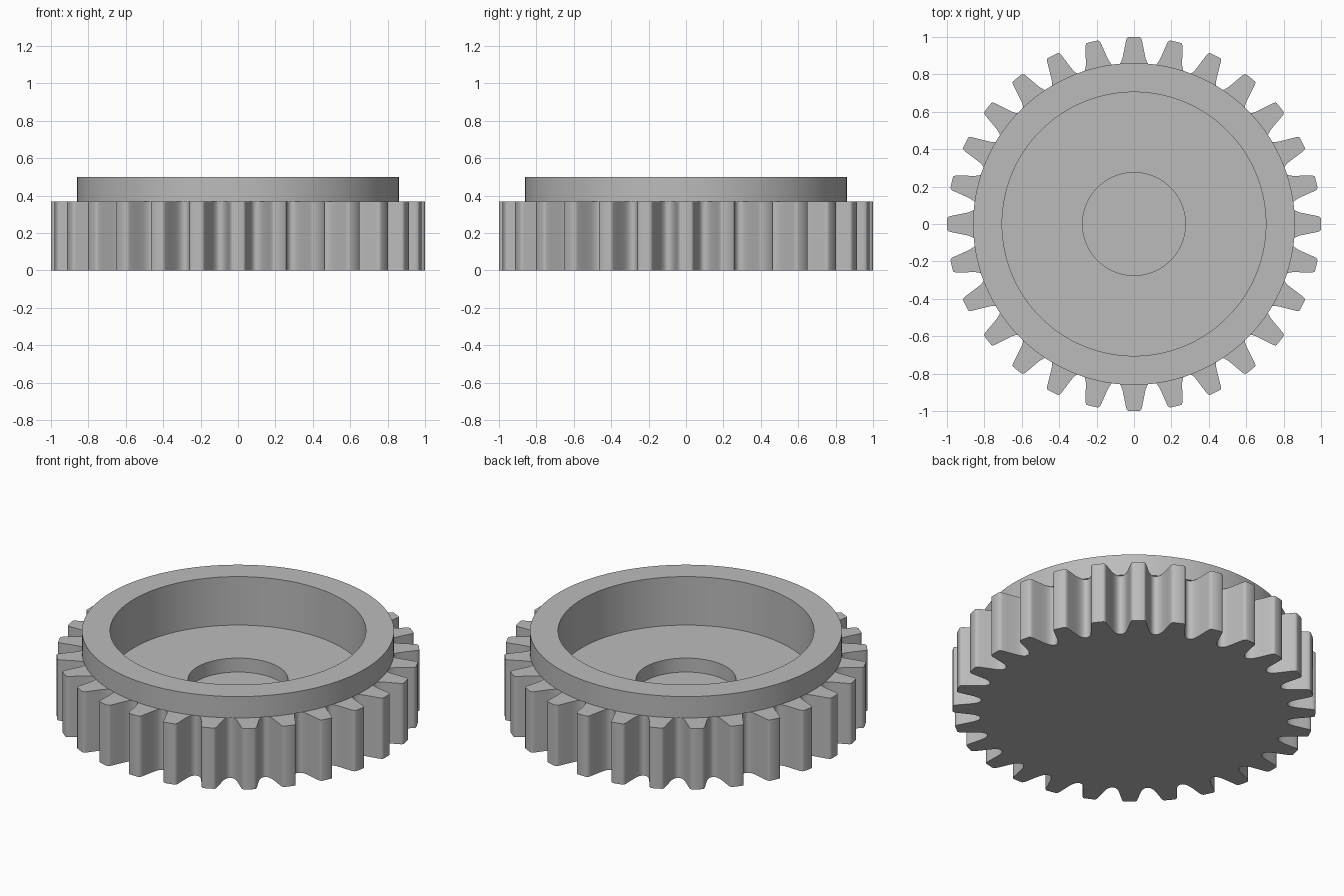
import bpy, bmesh, math

if "Cube" in bpy.data.objects:
    bpy.data.objects.remove(bpy.data.objects["Cube"])

TEETH = 28
PITCH = 2 * math.pi / TEETH
RIM_R = 0.86

# Half of one tooth: (radius, half width), from tip to root fillet
HALF_TOOTH = [(1.0, 0.0), (1.0, 0.029), (0.997, 0.035), (0.990, 0.040), (0.980, 0.043),
              (0.955, 0.048), (0.933, 0.0524), (0.905, 0.058), (0.885, 0.063),
              (0.870, 0.069), (RIM_R, 0.0755), (0.854, 0.082), (0.851, 0.088)]

half = [(r, w / r) for r, w in HALF_TOOTH]
tooth = [(r, -a) for r, a in reversed(half[1:])] + half + [(0.85, PITCH / 2)]
outline = [(r, math.pi / 2 + i * PITCH + a) for i in range(TEETH) for r, a in tooth]


def ring(bm, z, radius=None):
    """Toothed loop, or a circle sharing its angles when a radius is given."""
    return [bm.verts.new(((radius or r) * math.cos(a), (radius or r) * math.sin(a), z))
            for r, a in outline]


bm = bmesh.new()
# Underside, toothed wall, raised rim, recessed floor, centre pocket
loops = [ring(bm, 0, 0.83), ring(bm, 0), ring(bm, 0.37), ring(bm, 0.37, RIM_R),
         ring(bm, 0.5, RIM_R), ring(bm, 0.5, 0.705), ring(bm, 0.205, 0.705),
         ring(bm, 0.205, 0.275), ring(bm, 0.12, 0.275)]
n = len(outline)
for lo, hi in zip(loops, loops[1:]):
    for i in range(n):
        j = (i + 1) % n
        bm.faces.new((lo[i], lo[j], hi[j], hi[i]))
bm.faces.new(list(reversed(loops[0])))
bm.faces.new(loops[-1])
bmesh.ops.remove_doubles(bm, verts=bm.verts, dist=1e-5)

mesh = bpy.data.meshes.new("gear")
bm.to_mesh(mesh)
bm.free()
gear = bpy.data.objects.new("gear", mesh)
bpy.context.collection.objects.link(gear)

grey = bpy.data.materials.new("grey")
grey.diffuse_color = (0.5, 0.5, 0.5, 1)
grey.use_nodes = True
grey.node_tree.nodes["Principled BSDF"].inputs["Base Color"].default_value = grey.diffuse_color
mesh.materials.append(grey)

# Smooth walls with crisp edges
bpy.context.view_layer.objects.active = gear
gear.select_set(True)
bpy.ops.object.shade_smooth_by_angle(angle=math.radians(30))
